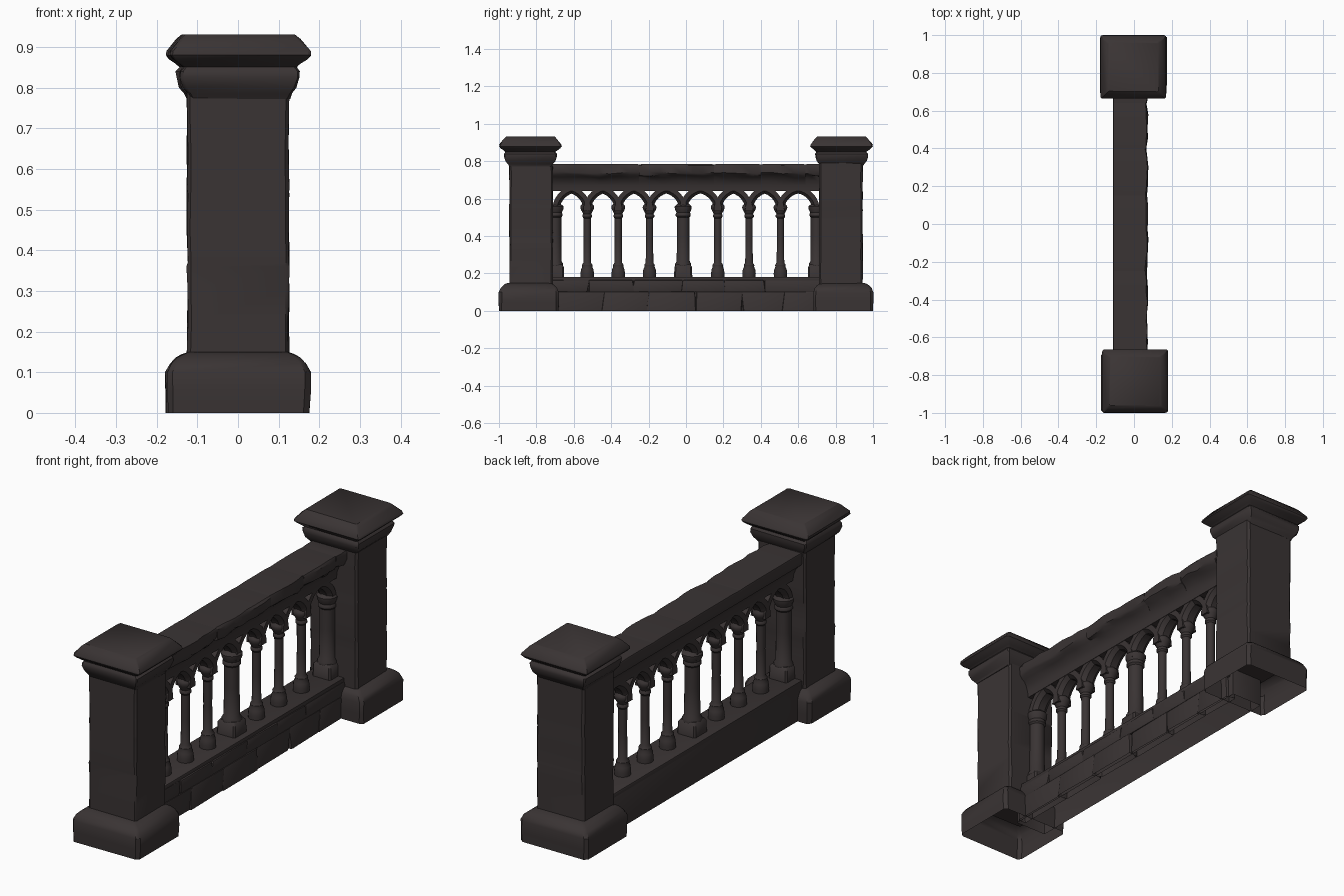
import bpy, bmesh, math, random

if "Cube" in bpy.data.objects:
    bpy.data.objects.remove(bpy.data.objects["Cube"])

random.seed(4)
stone = bpy.data.materials.new("dark_stone")
stone.diffuse_color = (0.042, 0.034, 0.034, 1)
stone.use_nodes = True
stone.node_tree.nodes["Principled BSDF"].inputs["Base Color"].default_value = stone.diffuse_color
MID = -0.022  # centre line of the railing in x


def finish(name, bm, angle=35):
    bmesh.ops.recalc_face_normals(bm, faces=bm.faces)
    # undersides resting on the ground stay open
    under = [f for f in bm.faces if all(abs(v.co.z) < .001 for v in f.verts)]
    bmesh.ops.delete(bm, geom=under, context='FACES')
    me = bpy.data.meshes.new(name)
    bm.to_mesh(me)
    bm.free()
    ob = bpy.data.objects.new(name, me)
    bpy.context.collection.objects.link(ob)
    me.materials.append(stone)
    bpy.ops.object.select_all(action='DESELECT')
    ob.select_set(True)
    bpy.context.view_layer.objects.active = ob
    bpy.ops.object.shade_smooth_by_angle(angle=math.radians(angle))
    return ob


def loft(name, rings, angle=35):
    """Skin equal-length rings of points and cap the ends."""
    bm = bmesh.new()
    vs = [[bm.verts.new(p) for p in r] for r in rings]
    n = len(vs[0])
    for a, b in zip(vs, vs[1:]):
        for i in range(n):
            j = (i + 1) % n
            bm.faces.new((a[i], a[j], b[j], b[i]))
    bm.faces.new(vs[0])
    bm.faces.new(vs[-1])
    return finish(name, bm, angle)


def square_ring(cx, cy, z, hx, hy, c=0.012, wear=0.0):
    """Rectangle with cut corners, slightly worn."""
    pts = [(hx, -hy + c), (hx, hy - c), (hx - c, hy), (-hx + c, hy),
           (-hx, hy - c), (-hx, -hy + c), (-hx + c, -hy), (hx - c, -hy)]
    return [(cx + x + random.uniform(-wear, wear),
             cy + y + random.uniform(-wear, wear), z) for x, y in pts]


def turned(name, x, y, profile, sides=14):
    rings = [[(x + r * math.cos(2 * math.pi * i / sides),
               y + r * math.sin(2 * math.pi * i / sides), z)
              for i in range(sides)] for r, z in profile]
    return loft(name, rings)


def block(name, x0, x1, y0, y1, z0, z1, bevel=0.008, wear=0.0):
    bm = bmesh.new()
    bmesh.ops.create_cube(bm, size=1)
    for v in bm.verts:
        v.co = [(a + b) / 2 + (b - a) * c for a, b, c in zip((x0, y0, z0), (x1, y1, z1), v.co)]
        if v.co.x > 0:
            v.co.x += random.uniform(-wear, wear)
            v.co.y += random.uniform(-wear, wear) * 3
    edges = [e for e in bm.edges if any(v.co.z > .001 for v in e.verts)]
    bmesh.ops.bevel(bm, geom=edges, offset=bevel, segments=2, affect='EDGES', profile=0.5)
    return finish(name, bm)


# End pillars: foot, shaft and moulded cap
FOOT = [(0, .174, .159), (.05, .176, .16), (.1, .176, .16), (.122, .166, .151),
        (.136, .15, .139), (.144, .136, .126), (.15, .12, .11)]
CAP = [(.772, .122, .113), (.785, .128, .12), (.8, .139, .132), (.825, .147, .141), (.84, .147, .141),
       (.85, .139, .133), (.858, .148, .143), (.87, .165, .159), (.88, .174, .167),
       (.89, .172, .165), (.92, .147, .142), (.931, .134, .13)]
for side, label in ((-1, "front"), (1, "back")):
    sx = -0.005 * side
    loft(label + "_pillar_foot",
         [square_ring(sx * .4, side * .84, z, a, b, .014, .002) for z, a, b in FOOT])
    zs = [.13, .22, .3, .36, .37, .45, .54, .55, .63, .72, .79]
    loft(label + "_pillar_shaft",
         [square_ring(0, side * .828, z, .125, .116, .009, .002) for z in zs])
    loft(label + "_pillar_cap",
         [square_ring(sx, side * .832, z, a, b, .007, .002) for z, a, b in CAP])

# Coping rail: worn stones with a cove below
RAIL = [(.09, .786), (.094, .777), (.095, .738), (.086, .726), (.072, .716),
        (.052, .695), (.043, .67), (.04, .642)]
BACK = [(.086, .786), (.088, .78), (.088, .738), (.082, .726), (.068, .716),
        (.052, .695), (.043, .67), (.04, .642)]
joints = [-.73, -.25, .15, .4, .64, .73]
for k, (a, b) in enumerate(zip(joints, joints[1:])):
    n = max(3, round((b - a) / .055))
    rings = []
    for i in range(n + 1):
        y = a + (b - a) * i / n
        tight = .006 if i in (0, n) else 0
        right = [(MID + x + (random.uniform(-.006, .004) - tight if j < 5 else 0), y,
                  z - (tight * .4 if j == 0 else 0) + (random.uniform(-.006, .006) if 1 < j < 5 else 0))
                 for j, (x, z) in enumerate(RAIL)]
        left = [(MID - x, y, z - (tight * .4 if z > .78 else 0)) for x, z in reversed(BACK)]
        rings.append(right + left)
    loft("coping_stone_%d" % k, rings)

# Low wall with a smooth back and rough stone courses on one face
block("low_wall_core", -.108, .052, -.75, .75, 0, .165, .003)
block("low_wall_sill", -.108, .058, -.73, .73, .158, .181, .004)
courses = [(.0, .103, [-.72, -.44, -.2, .05, .3, .52, .72]),
           (.1, .165, [-.72, -.52, -.28, -.02, .2, .42, .72])]
for c, (z0, z1, ys) in enumerate(courses):
    for k, (a, b) in enumerate(zip(ys, ys[1:])):
        block("wall_stone_%d_%d" % (c, k), .02, random.uniform(.061, .068),
              a - .003, b + .003, z0, z1, .007, .004)

# Slim columns
SLIM = [(.036, .175), (.037, .2), (.034, .222), (.028, .235), (.029, .245), (.021, .258),
        (.0195, .38), (.02, .495), (.026, .503), (.026, .512), (.022, .518),
        (.034, .54), (.038, .552), (.036, .562), (.024, .575)]
column_ys = [-.695, -.528, -.362, -.195, -.015, .17, .337, .505, .695]
for k, y in enumerate(column_ys):
    if k not in (0, 4, 8):
        turned("slim_column_%d" % k, MID, y, SLIM)

# Stouter middle and end columns on square blocks
STOUT = [(.044, .24), (.044, .252), (.036, .264), (.034, .4), (.034, .5), (.041, .508),
         (.041, .518), (.037, .525), (.046, .545), (.047, .558), (.028, .575)]
for name, y in (("middle", -.015), ("front_end", -.7), ("back_end", .7)):
    turned(name + "_column", MID, y, STOUT)
    loft(name + "_column_block",
         [square_ring(MID, y, z, h, h, .008) for z, h in ((.175, .049), (.235, .047), (.247, .038))])

# Pointed arches between the columns, each from two curved ribs
SPRING, RISE = .535, .112
SECTION = [(-.019, -.018), (-.019, .018), (-.004, .038), (.021, .038), (.021, -.038), (-.004, -.038)]
for k, (a, b) in enumerate(zip(column_ys, column_ys[1:])):
    yc, w = (a + b) / 2, (b - a) / 2
    r = (w * w + RISE * RISE) / (2 * w)
    for s in (-1, 1):
        rings = []
        for i in range(9):
            ring = []
            for dr, dx in SECTION:
                rad = r + dr
                t = math.acos((r - w) / rad) * i / 8
                ring.append((MID + dx, yc + s * (rad * math.cos(t) - (r - w)),
                             SPRING + rad * math.sin(t)))
            rings.append(ring)
        loft("arch_%d_%s" % (k, "front" if s < 0 else "back"), rings)
